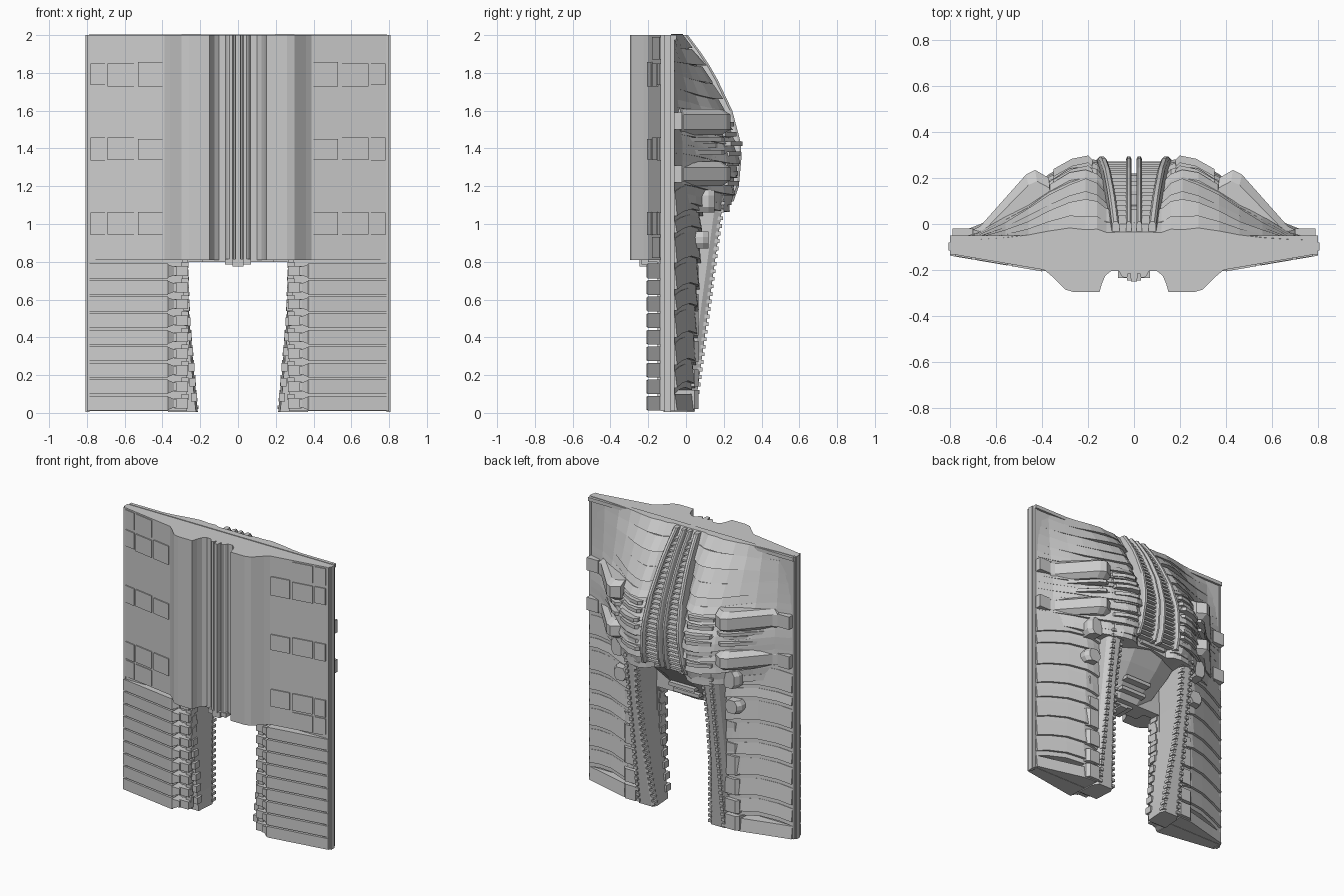
import bpy, bmesh, math, random

if "Cube" in bpy.data.objects:
    bpy.data.objects.remove(bpy.data.objects["Cube"])
random.seed(4)


def sweep(bm, rings):
    """Bridge a list of equal rings and cap both ends."""
    vs = [[bm.verts.new(p) for p in r] for r in rings]
    n = len(vs[0])
    for a, b in zip(vs, vs[1:]):
        for i in range(n):
            j = (i + 1) % n
            bm.faces.new((a[i], a[j], b[j], b[i]))
    bm.faces.new(vs[0][::-1])
    bm.faces.new(vs[-1])


def prism(bm, pts, z0, z1):
    sweep(bm, [[(x, y, z) for x, y in pts] for z in (z0, z1)])


def box(bm, x0, x1, y0, y1, z0, z1):
    prism(bm, [(x0, y0), (x1, y0), (x1, y1), (x0, y1)], z0, z1)


def lerp(tab, v):
    for (a, fa), (b, fb) in zip(tab, tab[1:]):
        if v <= b:
            return fa + (fb - fa) * max(0, v - a) / (b - a)
    return tab[-1][1]


def part(name, bm, mirror=True):
    bmesh.ops.recalc_face_normals(bm, faces=bm.faces)
    me = bpy.data.meshes.new(name)
    bm.to_mesh(me)
    bm.free()
    ob = bpy.data.objects.new(name, me)
    bpy.context.collection.objects.link(ob)
    if mirror:
        m = ob.modifiers.new("mirror", 'MIRROR')
        m.use_mirror_merge = False
    return ob


# Wall slab with doorway, and thin frame rails
b = bmesh.new()
box(b, 0, .8, -.13, -.065, .8, 2)
box(b, .27, .8, -.13, -.065, 0.01, .8)
part("wall_slab", b)
b = bmesh.new()
box(b, .785, .808, -.115, -.08, 0.005, 2)
box(b, .785, .8, -.135, -.06, 0.01, 2)
box(b, 0, .8, -.115, -.05, 1.975, 2)
part("frame_rails", b)

# Fluted front facade
half = [(.8, -.13), (.39, -.2), (.36, -.225), (.3, -.285), (.26, -.297), (.15, -.297), (.14, -.26),
        (.125, -.225), (.1, -.205), (.065, -.205), (.055, -.225), (.045, -.232), (.03, -.232),
        (.025, -.215), (.016, -.215), (.013, -.25)]
b = bmesh.new()
prism(b, [(.8, -.1)] + half + [(-x, y) for x, y in half[::-1]] + [(-.8, -.1)], .81, 2)
part("front_facade", b, False)

# Low raised tiles on the sloping front wings
b = bmesh.new()
slope = lambda x: -.2 + (x - .39) * .07 / .41
for z0, z1 in ((.94, 1.065), (1.33, 1.46), (1.725, 1.86)):
    for x0, x1 in ((.4, .53), (.55, .69), (.705, .78)):
        prism(b, [(x0, slope(x0) - .008), (x1, slope(x1) - .008), (x1, -.12), (x0, -.12)],
              z0 + random.uniform(0, .012), z1 - random.uniform(0, .012))
for z0, z1 in ((.82, .93), (1.87, 1.99)):
    for x0, x1 in ((.55, .69), (.705, .78)):
        prism(b, [(x0, slope(x0) - .006), (x1, slope(x1) - .006), (x1, -.12), (x0, -.12)], z0, z1)
part("wing_tiles", b)

# Front leg planks with tapered necks and end blocks
b = bmesh.new()
for i in range(9):
    z = .012 + i * .0875
    h = .078
    prism(b, [(.8, -.12), (.8, -.138), (.39, -.205), (.37, -.205), (.37, -.12)], z, z + h)
    ring = lambda x, d, y: [(x, y, z + d), (x, y, z + h - d), (x, -.12, z + h - d), (x, -.12, z + d)]
    sweep(b, [ring(.385, .006, -.2), ring(.37, .004, -.21), ring(.34, .016, -.19), ring(.325, .016, -.19)])
    box(b, .265, .335, -.175, -.1, z + .012, z + h - .012)
    box(b, .262, .3, -.15, -.08, z + .055, z + .087)
part("leg_planks", b)

# Small lintel pieces beneath the facade
b = bmesh.new()
for w, y0, z in ((.19, -.2, .8), (.07, -.235, .785), (.03, -.245, .775)):
    box(b, 0, w, y0, -.1, z, .815)
part("door_lintel", b)

# Sculpted dome of overlapping shells on the back
depth = [(1.05, .19), (1.1, .215), (1.2, .25), (1.4, .268), (1.6, .215), (1.8, .12), (1.9, .055), (2, -.02)]
share = [(0, .8), (.12, .82), (.16, .96), (.21, 1), (.28, .94), (.37, .8), (.46, .6), (.56, .4), (.68, .15), (.79, .02)]


def surf(x, s, z, add):
    p = 1 + max(0, z - 1.4) * 1.1
    return -.07 + (lerp(depth, z) + .07 + add) * s ** p


def shell(bm, z0, z1, lip):
    rings = []
    for x, s in share:
        sag = -.03 * math.sin(x / .8 * math.pi * 1.6) * min(1, (2 - z1) * 5)
        j = random.uniform(-.008, .008)
        rings.append([(x, -.08, z0 + sag), (x, surf(x, s, z0, lip + j), z0 + sag),
                      (x, surf(x, s, z1, lip * .2 + j), z1 + sag), (x, -.08, z1 + sag)])
    mirrored = [[(-x, y, z) for x, y, z in r] for r in rings[:0:-1]]
    sweep(bm, mirrored + rings)


b = bmesh.new()
edges = [2, 1.93, 1.85, 1.77, 1.69, 1.63]
while edges[-1] > 1.12:
    edges.append(edges[-1] - random.choice((.032, .04, .05)))
for k, (z1, z0) in enumerate(zip(edges, edges[1:])):
    shell(b, z0, z1 + .004, .022 if k % 2 else .008)
part("back_dome_shells", b, False)

# Spine: centre ridge, two splayed ridges and rungs
b = bmesh.new()
zs = [1.12 + .08 * i for i in range(12)]
ridge_x = lambda z: .08 + .075 * (2 - z) / .8


def ridge(fx, w, up):
    rings = []
    for z in zs:
        x, y = fx(z), min(.298, lerp(depth, z) + up)
        rings.append([(x - w, -.07, z), (x - w, y - .012, z), (x - w * .5, y, z),
                      (x + w * .5, y, z), (x + w, y - .012, z), (x + w, -.07, z)])
    sweep(b, rings)


ridge(ridge_x, .016, .03)
ridge(lambda z: .023, .012, .03)
for i in range(26):
    z = 1.13 + i * .032
    y = lerp(depth, z) + .005
    box(b, .03, ridge_x(z), y - .06, y, z, z + .014)
part("back_spine", b)

# Back clusters of short fins beside the spine
b = bmesh.new()
for i in range(9):
    z = 1.1 + i * .052
    y = lerp(depth, z) + random.uniform(.015, .035)
    prism(b, [(.18, 0), (.18, y - .02), (.2, min(y, .298)), (.27, y - .015), (.35, y - .06), (.36, 0)], z, z + .024)
part("back_fins", b)

# Side pods along the dome slope
pod = [(.705, -.07), (.7, -.025), (.67, -.01), (.47, .215), (.43, .235), (.37, .2), (.34, -.07)]
b = bmesh.new()
for z0, z1 in ((1.2, 1.33), (1.47, 1.61)):
    rings = []
    for z, k in ((z0, .84), (z0 + .03, 1), (z1 - .03, 1), (z1, .84)):
        rings.append([(.34 + (x - .34) * (.5 + k / 2), -.07 + (y + .07) * k, z) for x, y in pod])
    sweep(b, rings)
for i in range(4):
    z = 1.335 + i * .034
    k = .9 if i % 2 else .78
    prism(b, [(x - .02, -.07 + (y + .07) * k) for x, y in pod], z, z + .022)
for z in (1.22, 1.5):
    box(b, .7, .79, -.07, -.02, z, z + .09)
part("side_pods", b)

# Lower back slats sloping from the outer edge to each leg
prof = [(.79, 0), (.7, .025), (.58, .06), (.46, .095), (.41, .1), (.36, .1)]
b = bmesh.new()
levels = [.012, .13, .25, .395, .54, .65, .79, .95, 1.04, 1.2]
for z0, z1 in zip(levels, levels[1:]):
    for a, c, lip in ((z0, z1 - .03, .018), (z1 - .034, z1 + .002, .003)):
        rings = []
        for x, d in prof:
            g = .04 * math.sin((.8 - x) * 7) * (a > .05)
            y0 = -.065 + d * (.9 + .45 * a)
            rings.append([(x, -.08, a + g), (x, y0 + lip, a + g),
                          (x, y0 + lip * .4, c + g), (x, -.08, c + g)])
        sweep(b, rings)
part("lower_back_slats", b)

# Blocks where the slats meet the legs
b = bmesh.new()
for z0, z1 in ((.02, .12), (.14, .23), (.27, .38), (.41, .54), (.56, .63), (.67, .78), (.81, .94), (1.03, 1.17)):
    prism(b, [(.35, -.07), (.46, -.07), (.45, .045), (.43, .065), (.35, .065)], z0, z1)
for z0, z1, y in ((.87, .96, .12), (1.06, 1.18, .15)):
    sweep(b, [[(.41 - k, .04, z), (.48 + k, .04, z), (.48 + k, y - .03, z), (.46 + k, y, z), (.41 - k, y, z)]
              for z, k in ((z0, 0), (z0 + .03, .02), (z1 - .03, .02), (z1, 0))])
part("leg_blocks", b)

# Back legs flanking the doorway, with toothed edges
inner = [(0, .212), (.12, .225), (.3, .24), (.5, .258), (.8, .268), (1.2, .25)]
leg_y = lambda z: .045 + .135 * z
b = bmesh.new()
sweep(b, [[(lerp(inner, z) + .01, -.12, z), (lerp(inner, z), leg_y(z) - .03, z), (lerp(inner, z) + .015, leg_y(z), z),
           (.335, leg_y(z), z), (.36, leg_y(z) - .04, z), (.37, -.12, z)]
          for z in (.005, .12, .3, .5, .65, .8, 1, 1.2)])
part("back_legs", b)
b = bmesh.new()
for i in range(28):
    z = .02 + i * .04
    x, y = lerp(inner, z), leg_y(z)
    box(b, .32, .345, y - .03, y + .012, z, z + .02)
    box(b, x - .004, x + .02, y - .035, y + .006, z, z + .02)
    if i % 2 and z < .8:
        box(b, x - .002, x + .03, -.14, -.09, z, z + .045)
part("leg_teeth", b)

# Faceted hopper forming the ceiling of the passage
b = bmesh.new()
sweep(b, [[(-w, -.13, z), (w, -.13, z), (w, y - .05, z), (w * .45, y, z), (-w * .45, y, z), (-w, y - .05, z)]
          for w, y, z in ((.16, -.06, .8), (.2, -.02, .88), (.24, .09, 1.0), (.27, .2, 1.14))])
for z, y in ((.84, .0), (.9, .05), (1.1, .2)):
    box(b, -.1, .1, -.1, y, z, z + .025)
part("passage_ceiling", b, False)
